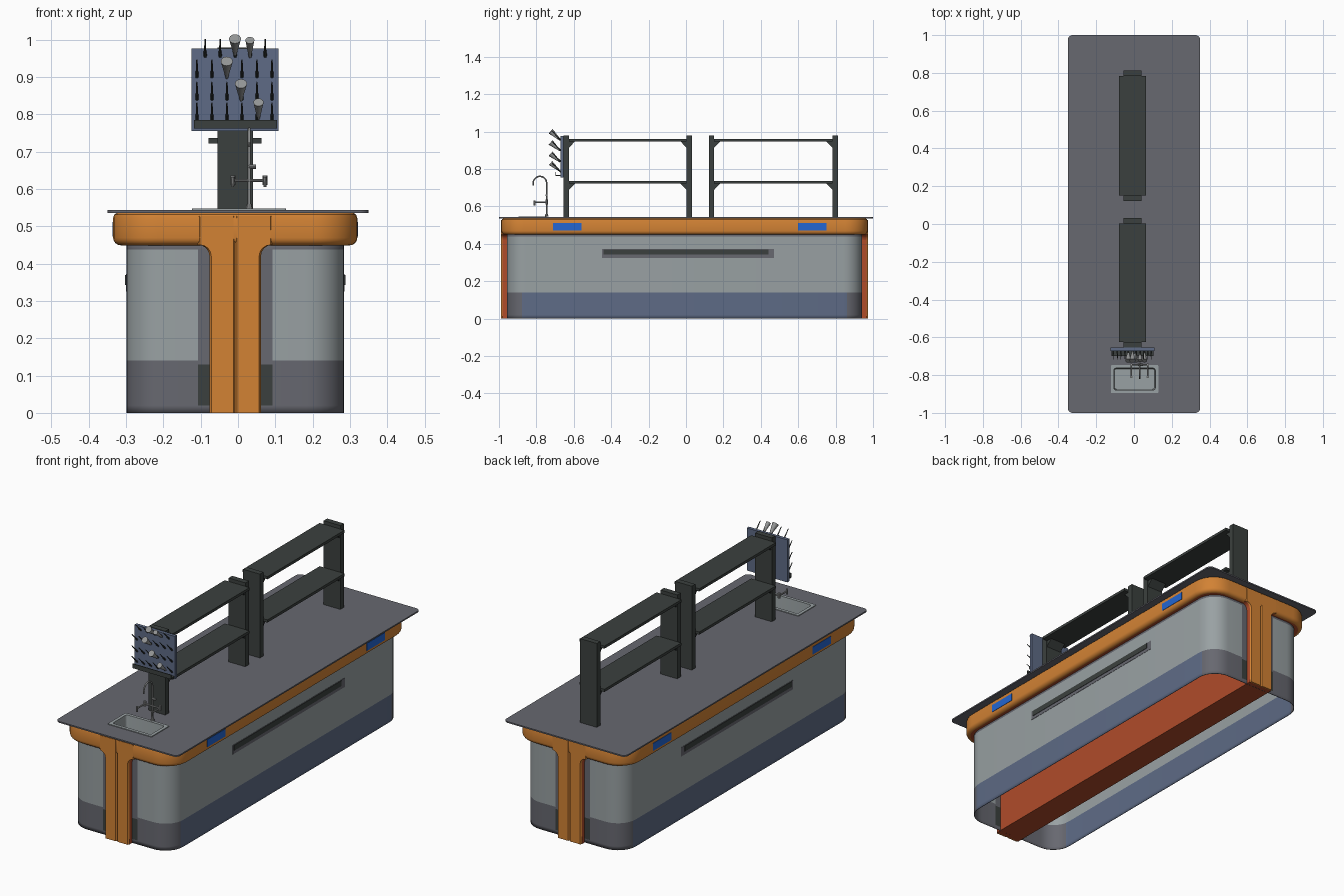
import bpy, bmesh, math
from mathutils import Vector

if "Cube" in bpy.data.objects:
    bpy.data.objects.remove(bpy.data.objects["Cube"])

CX, CY = -0.0075, -0.008          # centre of the cabinet


def material(name, r, g, b):
    lin = [((c / 255 + 0.055) / 1.055) ** 2.4 for c in (r, g, b)]
    m = bpy.data.materials.new(name)
    m.diffuse_color = (*lin, 1)
    m.use_nodes = True
    m.node_tree.nodes["Principled BSDF"].inputs["Base Color"].default_value = m.diffuse_color
    return m


ORANGE = material("orange", 210, 130, 52)
BROWN = material("rust_brown", 176, 76, 42)
PALE = material("pale_grey", 153, 161, 163)
GREY = material("mid_grey", 103, 104, 112)
SLATE = material("slate_blue", 94, 107, 134)
DARK = material("dark_grey", 59, 64, 62)
BLUE = material("bright_blue", 35, 102, 210)
METAL = material("metal_grey", 148, 150, 150)


def finish(name, bm, mats, smooth=True):
    bmesh.ops.recalc_face_normals(bm, faces=bm.faces)
    me = bpy.data.meshes.new(name)
    bm.to_mesh(me)
    bm.free()
    for m in mats:
        me.materials.append(m)
    ob = bpy.data.objects.new(name, me)
    bpy.context.collection.objects.link(ob)
    bpy.ops.object.select_all(action='DESELECT')
    ob.select_set(True)
    bpy.context.view_layer.objects.active = ob
    if smooth:
        bpy.ops.object.shade_smooth_by_angle(angle=math.radians(35))
    return ob


def rounded(hx, hy, r, z, cx=CX, cy=CY, extra=(), n=8):
    """Rounded rectangle loop; extra adds points at +-x on the two ends."""
    pts = []
    for k, (sx, sy) in enumerate(((1, 1), (-1, 1), (-1, -1), (1, -1))):
        for i in range(n + 1):
            a = math.pi / 2 * (k + i / n)
            pts.append((cx + sx * (hx - r) + r * math.cos(a), cy + sy * (hy - r) + r * math.sin(a), z))
        if k in (0, 2):
            pts += [(cx + (e if k == 0 else -e), cy + sy * hy, z) for e in extra]
    return pts


def loft(name, loops, mats, cap_start=False, cap_end=False, rule=None):
    bm = bmesh.new()
    rings = [[bm.verts.new(p) for p in lp] for lp in loops]
    for a, b in zip(rings, rings[1:]):
        for i in range(len(a)):
            j = (i + 1) % len(a)
            bm.faces.new((a[i], a[j], b[j], b[i]))
    if cap_start:
        bm.faces.new(rings[0])
    if cap_end:
        bm.faces.new(rings[-1])
    bm.normal_update()
    if rule:
        for f in bm.faces:
            f.material_index = rule(f.calc_center_median(), f.normal)
    return finish(name, bm, mats)


def box(name, lo, hi, mat):
    bm = bmesh.new()
    g = bmesh.ops.create_cube(bm, size=1)
    for v in g['verts']:
        v.co = [(a + b) / 2 + c * (b - a) for a, b, c in zip(lo, hi, v.co)]
    return finish(name, bm, [mat], False)


def prism(name, pts, x0, x1, mat):
    """Extrude a (y, z) outline along x."""
    return loft(name, [[(x, y, z) for y, z in pts] for x in (x0, x1)], [mat], True, True)


def rods(name, items, mat, seg=10):
    """Tapered rods, each (start, end, start radius, end radius)."""
    bm = bmesh.new()
    for p, q, r1, r2 in items:
        p, q = Vector(p), Vector(q)
        d = q - p
        m = d.to_track_quat('Z', 'Y').to_matrix().to_4x4()
        m.translation = (p + q) / 2
        bmesh.ops.create_cone(bm, cap_ends=True, segments=seg, radius1=r1, radius2=r2, depth=d.length, matrix=m)
    return finish(name, bm, [mat])


# Cabinet shell, open below: base stripe, pale panels, grey edging by the pillars
def shell_colour(c, n):
    near_pillar = abs(c.x - CX) < 0.1 and abs(n.y) > 0.9
    if near_pillar and 0.02 < c.z < 0.13:
        return 3
    if c.z < 0.14:
        return 2 if abs(n.x) > 0.98 else 1
    return 1 if near_pillar or c.z > 0.438 else 0


shell = loft("cabinet_shell", [rounded(0.29, 0.948, 0.1, z, extra=(0.1, -0.1))
                               for z in (0, 0.02, 0.13, 0.14, 0.438, 0.47)],
             [PALE, GREY, SLATE, DARK], rule=shell_colour)
sol = shell.modifiers.new("thickness", 'SOLIDIFY')
sol.thickness, sol.offset = 0.003, 0

# Orange band under the worktop, rounded at top and bottom
steps = [(0.06, 0.449), (0.02, 0.449)]
steps += [(0.02 * (1 - math.sin(a)), 0.469 - 0.02 * math.cos(a)) for a in (0.4, 0.8, 1.2, math.pi / 2)]
steps += [(0, 0.522), (0.003, 0.531), (0.012, 0.537)]
loft("upper_band", [rounded(0.327 - i, 0.979 - i, 0.12 - i, z) for i, z in steps],
     [ORANGE, BROWN], rule=lambda c, n: 1 if c.z < 0.4495 else 0)

# Central spine running the full length between the pillars
box("central_spine", (CX - 0.069, CY - 0.97, 0), (CX + 0.069, CY + 0.97, 0.445), BROWN)

# End pillars: two halves each, filleted into the band
outline = [(0, 0), (0.069, 0)]
outline += [(0.099 - 0.03 * math.cos(a), 0.42 + 0.03 * math.sin(a)) for a in (0, 0.4, 0.8, 1.2, math.pi / 2)]
outline += [(0.1, 0.528), (0, 0.528)]
for sy, end in ((-1, "front"), (1, "back")):
    for sx, side in ((-1, "left"), (1, "right")):
        bm = bmesh.new()
        rear, mid, face = [[bm.verts.new((CX + sx * (x + (ins if x == 0 else -ins)), CY + sy * y, z))
                            for x, z in outline]
                           for y, ins in ((0.94, 0), (0.973, 0), (0.98, 0.005))]
        for a, b in ((rear, mid), (mid, face)):
            for i in range(len(a)):
                j = (i + 1) % len(a)
                f = bm.faces.new((a[i], a[j], b[j], b[i]))
                f.material_index = 1 if a is rear else 0
        bm.faces.new(face)
        bm.faces.new(rear)
        finish(f"{end}_pillar_{side}", bm, [ORANGE, BROWN])

# Side handles and blue plates
for s, side in ((-1, "left"), (1, "right")):
    def plate(name, face, t, y0, y1, z0, z1, mat):
        xs = sorted((CX + s * (face - 0.002), CX + s * (face + t)))
        box(f"{side}_{name}", (xs[0], y0, z0), (xs[1], y1, z1), mat)
    plate("handle_shadow", 0.29, 0.003, -0.45, 0.47, 0.325, 0.372, GREY)
    plate("handle", 0.29, 0.005, -0.44, 0.44, 0.342, 0.37, DARK)
    plate("blue_plate_front", 0.327, 0.002, -0.71, -0.56, 0.472, 0.511, BLUE)
    plate("blue_plate_back", 0.327, 0.002, 0.6, 0.75, 0.472, 0.511, BLUE)

# Worktop with the sink opening cut out
SX, SY = 0.003, -0.821
top = loft("worktop", [rounded(0.35, 1.0, 0.025, z, 0, 0) for z in (0.536, 0.543)], [GREY], True, True)
cutter = box("sink_cutter", (SX - 0.115, SY - 0.065, 0.5), (SX + 0.115, SY + 0.065, 0.6), GREY)
cut = top.modifiers.new("sink_hole", 'BOOLEAN')
cut.operation, cut.object, cut.solver = 'DIFFERENCE', cutter, 'EXACT'
bpy.context.view_layer.objects.active = top
bpy.ops.object.modifier_apply(modifier=cut.name)
bpy.data.objects.remove(cutter)

# Sink
loft("sink", [rounded(a, b, r, z, SX, SY, n=4) for a, b, r, z in
              ((0.126, 0.074, 0.006, 0.541), (0.126, 0.074, 0.006, 0.547), (0.11, 0.058, 0.012, 0.547),
               (0.106, 0.054, 0.012, 0.47))], [PALE], cap_end=True)

# Tap: gooseneck with two side outlets
FX, FY = 0.03, -0.745
path = [(FX, FY, 0.545), (FX, FY, 0.725)]
path += [(FX, FY - 0.036 + 0.036 * math.cos(a), 0.725 + 0.036 * math.sin(a))
         for a in [math.pi * k / 10 for k in range(1, 11)]]
cu = bpy.data.curves.new("tap_neck", 'CURVE')
cu.dimensions, cu.bevel_depth, cu.bevel_resolution, cu.use_fill_caps = '3D', 0.004, 2, True
sp = cu.splines.new('POLY')
sp.points.add(len(path) - 1)
for p, c in zip(sp.points, path):
    p.co = (*c, 1)
cu.materials.append(METAL)
neck = bpy.data.objects.new("tap_neck", cu)
bpy.context.collection.objects.link(neck)
bpy.ops.object.select_all(action='DESELECT')
neck.select_set(True)
bpy.context.view_layer.objects.active = neck
bpy.ops.object.convert(target='MESH')
parts = [((FX, FY, 0.545), (FX, FY, 0.56), 0.01, 0.007),
         ((-0.014, FY, 0.622), (0.072, FY, 0.622), 0.004, 0.004),
         ((FX, FY, 0.66), (FX + 0.018, FY, 0.66), 0.006, 0.006),
         ((FX, FY - 0.072, 0.726), (FX, FY - 0.072, 0.712), 0.005, 0.003)]
for x in (-0.014, 0.072):
    parts += [((x, FY + 0.005, 0.622), (x, FY - 0.065, 0.622), 0.004, 0.004),
              ((x, FY - 0.065, 0.632), (x, FY - 0.065, 0.605), 0.006, 0.004),
              ((x, FY, 0.61), (x, FY, 0.636), 0.007, 0.007)]
rods("tap_fittings", parts, METAL)

# Two shelf racks: posts, shelves and triangular brackets
for rack, ya, yb in (("front", -0.655, 0.032), ("back", 0.122, 0.812)):
    for end, y0 in (("a", ya), ("b", yb - 0.029)):
        box(f"{rack}_rack_post_{end}", (CX - 0.048, y0, 0.542), (CX + 0.048, y0 + 0.029, 0.979), DARK)
    for level, z in (("lower", 0.722), ("upper", 0.947)):
        box(f"{rack}_rack_{level}_shelf", (CX - 0.071, ya + 0.029, z), (CX + 0.071, yb - 0.029, z + 0.014), DARK)
        for end, y, d in (("a", ya + 0.028, 1), ("b", yb - 0.028, -1)):
            prism(f"{rack}_rack_{level}_bracket_{end}",
                  [(y, z + 0.001), (y + d * 0.034, z + 0.001), (y, z - 0.034)], CX - 0.044, CX + 0.044, DARK)

# Drying board with drip tray, pegs and hanging funnels
box("drying_board", (-0.124, -0.672, 0.755), (0.109, -0.655, 0.976), SLATE)
box("drip_tray", (-0.118, -0.697, 0.762), (0.104, -0.671, 0.768), DARK)
box("drip_tray_lip", (-0.118, -0.699, 0.762), (0.104, -0.695, 0.785), DARK)
pegs = []
for row, z in enumerate((0.955, 0.9, 0.84, 0.785)):
    for k in range(5 if row == 0 else 6):
        x = (-0.088 if row == 0 else -0.11) + 0.0402 * k
        pegs += [((x, -0.67, z), (x, -0.685, z + 0.014), 0.0045, 0.004),
                 ((x, -0.685, z + 0.014), (x, -0.715, z + 0.046), 0.003, 0.0018)]
rods("pegs", pegs, DARK, 8)
rods("funnels", [((x, -0.672, z - 0.045), (x, -0.724, z), 0.003, 0.016 * s) for x, z, s in
                 ((-0.008, 1.002, 1), (0.032, 0.998, 0.75), (-0.03, 0.942, 1), (0.008, 0.882, 1),
                  (0.055, 0.832, 0.85))], METAL, 20)
